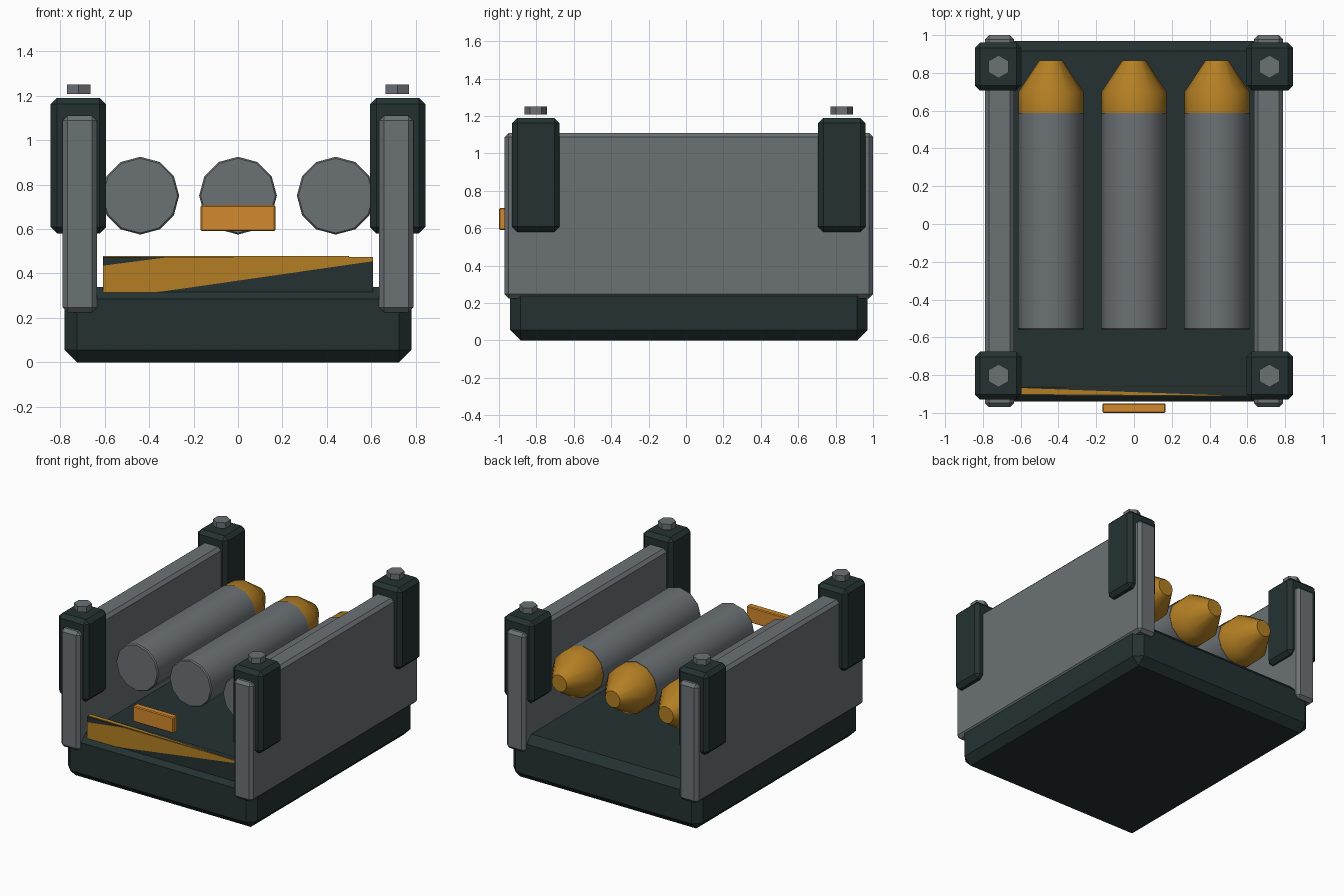
import bpy, bmesh, math
from mathutils import Vector

cube = bpy.data.objects.get("Cube")
if cube:
    bpy.data.objects.remove(cube, do_unlink=True)


def material(name, rgb):
    m = bpy.data.materials.new(name)
    m.use_nodes = True
    m.diffuse_color = (*rgb, 1)
    m.node_tree.nodes["Principled BSDF"].inputs["Base Color"].default_value = (*rgb, 1)
    return m


dark = material("dark green grey", (0.018, 0.031, 0.031))
steel = material("steel grey", (0.147, 0.165, 0.178))
brass = material("brass", (0.456, 0.212, 0.017))
orange = material("orange", (0.65, 0.25, 0.026))


def finish(name, bm, mat, smooth=None):
    bmesh.ops.recalc_face_normals(bm, faces=bm.faces)
    me = bpy.data.meshes.new(name)
    bm.to_mesh(me)
    bm.free()
    me.materials.append(mat)
    ob = bpy.data.objects.new(name, me)
    bpy.context.collection.objects.link(ob)
    if smooth:
        bpy.ops.object.select_all(action="DESELECT")
        ob.select_set(True)
        bpy.context.view_layer.objects.active = ob
        bpy.ops.object.shade_smooth_by_angle(angle=math.radians(smooth))
    return ob


def box(name, lo, hi, mat, bevel):
    """Chamfered box between two corners."""
    lo, hi = Vector(lo), Vector(hi)
    bm = bmesh.new()
    bmesh.ops.create_cube(bm, size=1)
    for v in bm.verts:
        v.co = (lo + hi) / 2 + v.co * (hi - lo)
    if bevel:
        bmesh.ops.bevel(bm, geom=bm.edges[:], offset=bevel, segments=1, affect="EDGES")
    return finish(name, bm, mat)


def lathe(name, profile, center, mat, sides, axis, smooth=None):
    """Closed solid of revolution; profile holds (radius, position along axis)."""
    bm = bmesh.new()
    rings = []
    for r, h in profile:
        ring = []
        for i in range(sides):
            a = math.tau * i / sides
            u, w = r * math.sin(a), r * math.cos(a)
            p = (u, h, w) if axis == "Y" else (u, w, h)
            ring.append(bm.verts.new(Vector(center) + Vector(p)))
        rings.append(ring)
    for a, b in zip(rings, rings[1:]):
        for i in range(sides):
            j = (i + 1) % sides
            bm.faces.new((a[i], a[j], b[j], b[i]))
    bm.faces.new(rings[0])
    bm.faces.new(rings[-1])
    return finish(name, bm, mat, smooth)


def panel(name, points, offset, mat):
    """Thin painted plate with the given outline."""
    bm = bmesh.new()
    face = bm.faces.new([bm.verts.new(p) for p in points])
    new = bmesh.ops.extrude_face_region(bm, geom=[face])["geom"]
    bmesh.ops.translate(bm, vec=offset, verts=[v for v in new if isinstance(v, bmesh.types.BMVert)])
    return finish(name, bm, mat)


# Base tray
box("base", (-0.78, -0.94, 0), (0.78, 0.97, 0.34), dark, 0.055)

# Side walls, corner posts and hex bolts
for side, s in (("right", -1), ("left", 1)):
    xs = sorted((s * 0.635, s * 0.79))
    box(side + "_wall", (xs[0], -0.97, 0.225), (xs[1], 1.0, 1.11), steel, 0.022)
    xs = sorted((s * 0.595, s * 0.843))
    for end, y in (("front", -0.803), ("back", 0.833)):
        box(f"{end}_{side}_post", (xs[0], y - 0.127, 0.58), (xs[1], y + 0.127, 1.19), dark, 0.028)
        lathe(f"{end}_{side}_bolt", [(0.061, 1.208), (0.061, 1.25)], (s * 0.717, y, 0), steel, 6, "Z")

# Three canisters with tapered tips
for name, x in (("right", -0.44), ("middle", 0), ("left", 0.44)):
    lathe(name + "_canister", [(0.168, -0.562), (0.175, -0.553), (0.175, 0.588)],
          (x, 0, 0.75), steel, 12, "Y", 35)
    lathe(name + "_tip", [(0.172, 0.588), (0.172, 0.7), (0.062, 0.865)],
          (x, 0, 0.75), brass, 12, "Y", 35)

# Front sill with painted wedge stripes
box("front_sill", (-0.608, -0.908, 0.3), (0.608, -0.862, 0.475), dark, 0)
stripe = [(-0.608, 0.31), (-0.4, 0.31), (0.608, 0.455), (0.608, 0.475), (-0.3, 0.475), (-0.608, 0.435)]
for name, y, dy in (("front", -0.908, -0.003), ("back", -0.862, 0.003)):
    panel(f"sill_{name}_stripe", [(x, y, z) for x, z in stripe], (0, dy, 0), brass)
wedge = [(-0.608, -0.868), (-0.608, -0.9), (0.5, -0.908)]
panel("sill_top_stripe", [(x, y, 0.475) for x, y in wedge], (0, 0, 0.003), brass)

# Floating front badge plate
box("front_badge", (-0.168, -1.0, 0.59), (0.168, -0.95, 0.708), orange, 0.006)
